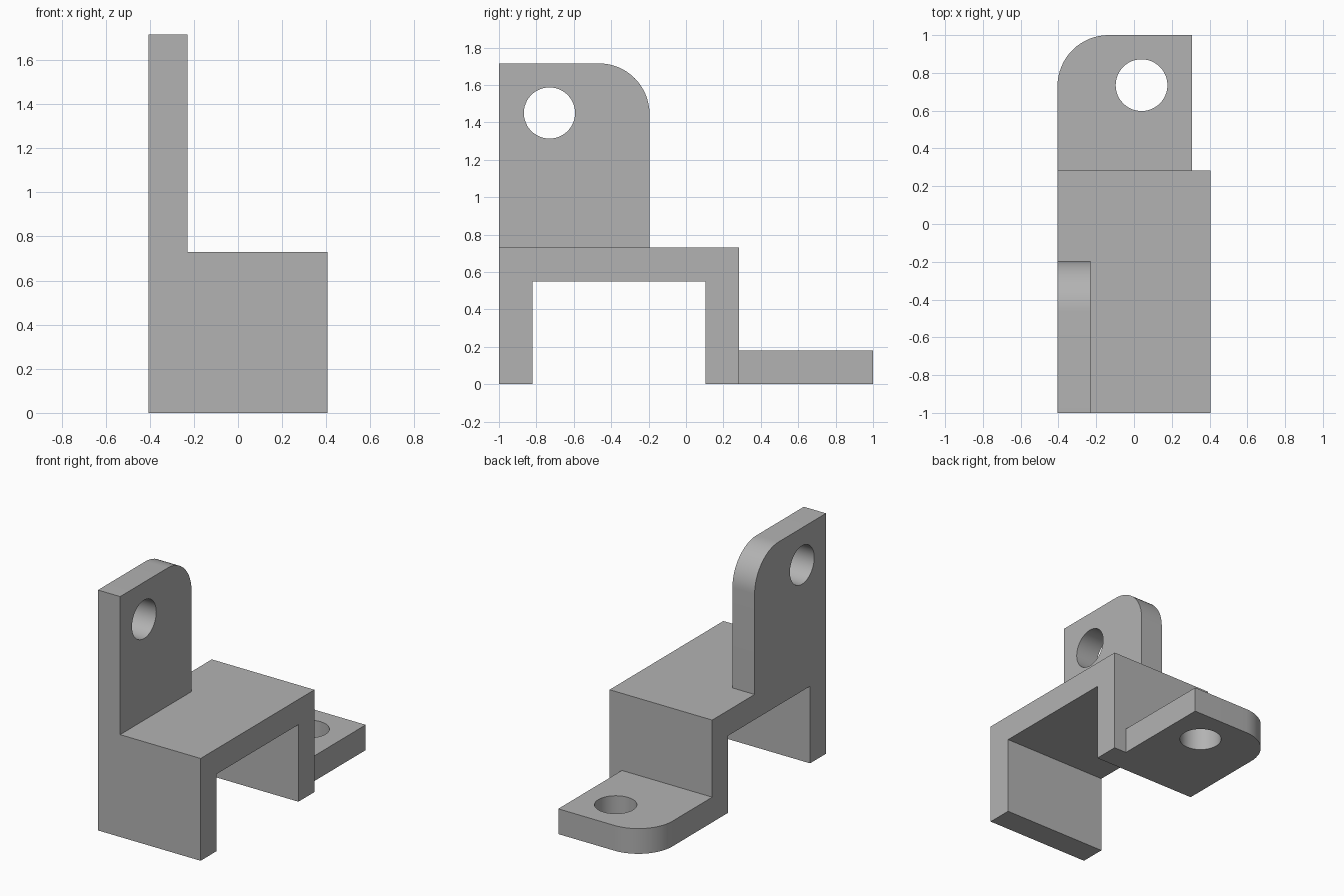
import bpy, bmesh, math
from mathutils import Vector

if "Cube" in bpy.data.objects:
    bpy.data.objects.remove(bpy.data.objects["Cube"])

GREY = (0.45, 0.45, 0.45, 1)
metal = bpy.data.materials.new("plain grey")
metal.use_nodes = True
metal.diffuse_color = GREY
metal.node_tree.nodes["Principled BSDF"].inputs["Base Color"].default_value = GREY

LEFT, RIGHT = 0.405, -0.405
STEP = 0.283            # back face of the bridge
THICK = 0.18            # plate thickness
TOP = 0.73              # bridge height
CORNER, HOLE = 0.27, 0.137


def arc(cx, cy, r, start, end, n):
    """Points along an arc, angles in degrees."""
    angles = [math.radians(start + (end - start) * i / n) for i in range(n + 1)]
    return [(cx + r * math.cos(a), cy + r * math.sin(a)) for a in angles]


def extrude_profile(name, loops, place, direction):
    """Fill an outline (with optional hole loops) and extrude it into a solid."""
    bm = bmesh.new()
    for loop in loops:
        verts = [bm.verts.new(place(u, v)) for u, v in loop]
        for a, b in zip(verts, verts[1:] + verts[:1]):
            bm.edges.new((a, b))
    bmesh.ops.triangle_fill(bm, edges=bm.edges[:], use_beauty=True)
    bmesh.ops.dissolve_limit(bm, angle_limit=0.01, verts=bm.verts[:],
                             edges=[e for e in bm.edges if not e.is_boundary])
    result = bmesh.ops.extrude_face_region(bm, geom=bm.faces[:], use_keep_orig=True)
    moved = [g for g in result["geom"] if isinstance(g, bmesh.types.BMVert)]
    bmesh.ops.translate(bm, verts=moved, vec=Vector(direction))
    bmesh.ops.recalc_face_normals(bm, faces=bm.faces[:])
    mesh = bpy.data.meshes.new(name)
    bm.to_mesh(mesh)
    bm.free()
    mesh.materials.append(metal)
    obj = bpy.data.objects.new(name, mesh)
    bpy.context.collection.objects.link(obj)
    bpy.ops.object.select_all(action="DESELECT")
    obj.select_set(True)
    bpy.context.view_layer.objects.active = obj
    bpy.ops.object.shade_smooth_by_angle(angle=math.radians(30))
    return obj


def hole(cx, cy):
    return arc(cx, cy, HOLE, 0, 360, 48)[:-1]


# Bridge: two legs and a deck, extruded across the width
bridge = [(-1, 0), (THICK - 1, 0), (THICK - 1, TOP - THICK),
          (STEP - THICK, TOP - THICK), (STEP - THICK, 0),
          (STEP, 0), (STEP, TOP), (-1, TOP)]
extrude_profile("bridge", [bridge], lambda y, z: (RIGHT, y, z), (LEFT - RIGHT, 0, 0))

# Upright lug: one rounded corner at the top back
lug_back, lug_top = -0.195, 1.715
lug = [(-1, TOP), (lug_back, TOP)]
lug += arc(lug_back - CORNER, lug_top - CORNER, CORNER, 0, 90, 16)
lug += [(-1, lug_top)]
extrude_profile("upright_lug", [lug, hole(-0.73, 1.45)],
                lambda y, z: (RIGHT, y, z), (THICK - 0.005, 0, 0))

# Foot plate: one rounded corner at the right back
foot = [(RIGHT, STEP), (0.308, STEP), (0.308, 1)]
foot += arc(RIGHT + CORNER, 1 - CORNER, CORNER, 90, 180, 16)
extrude_profile("foot_plate", [foot, hole(0.04, 0.735)],
                lambda x, y: (x, y, 0), (0, 0, THICK))
